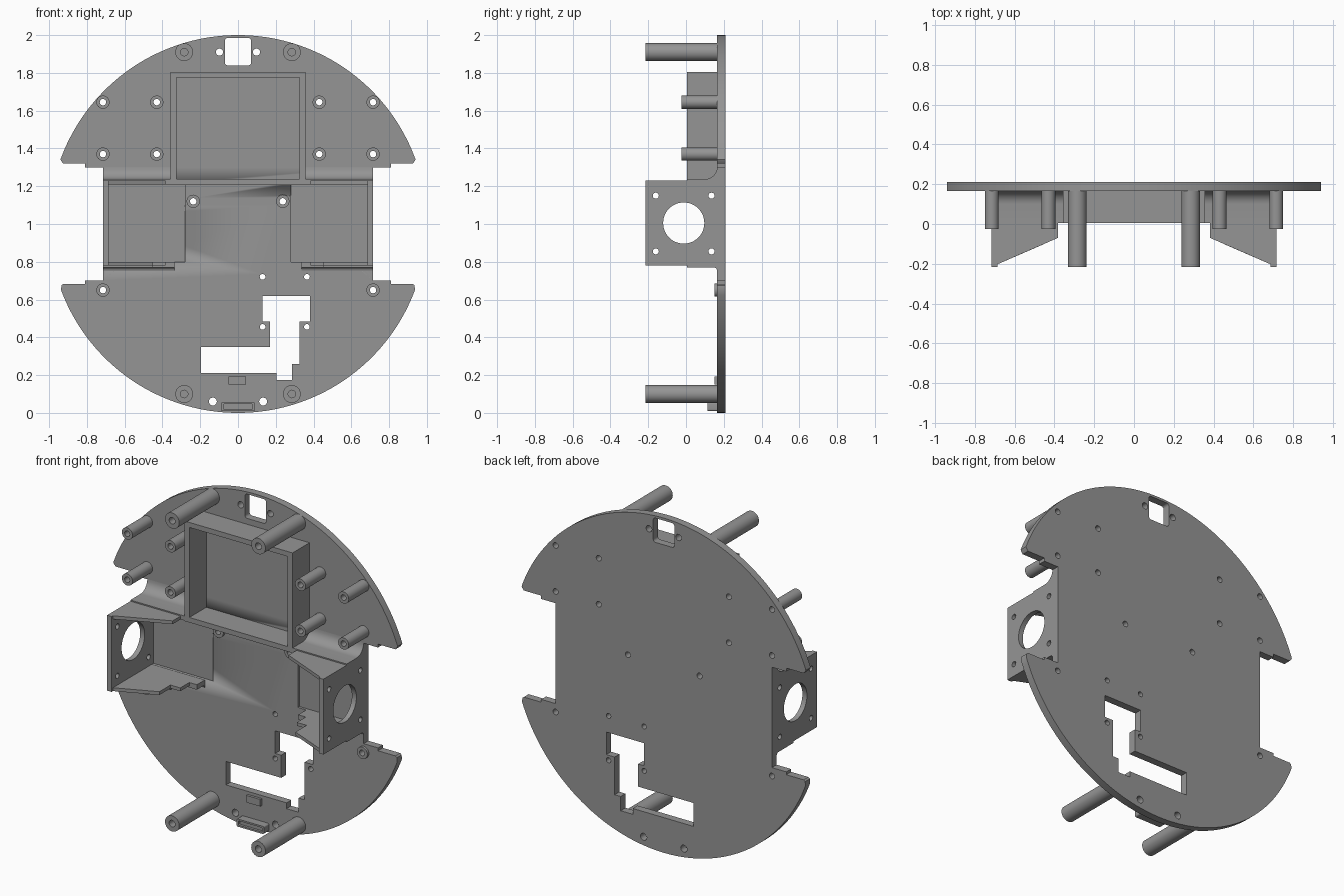
import bpy, bmesh, math

if "Cube" in bpy.data.objects:
    bpy.data.objects.remove(bpy.data.objects["Cube"])

grey = bpy.data.materials.new("plain grey")
grey.diffuse_color = (0.3, 0.3, 0.3, 1)
grey.use_nodes = True
grey.node_tree.nodes["Principled BSDF"].inputs["Base Color"].default_value = grey.diffuse_color

BACK, FACE = 0.21, 0.165        # plate back and front surfaces along y


def circle(u, v, r, n=32):
    return [(u + r * math.cos(2 * math.pi * i / n),
             v + r * math.sin(2 * math.pi * i / n)) for i in range(n)]


def arc(u, v, r, a0, a1, n=8):
    return [(u + r * math.cos(math.radians(a0 + (a1 - a0) * i / n)),
             v + r * math.sin(math.radians(a0 + (a1 - a0) * i / n))) for i in range(n + 1)]


def rect(u0, v0, u1, v1, r=0.0):
    if r == 0:
        return [(u0, v0), (u1, v0), (u1, v1), (u0, v1)]
    return (arc(u1 - r, v0 + r, r, -90, 0, 4) + arc(u1 - r, v1 - r, r, 0, 90, 4)
            + arc(u0 + r, v1 - r, r, 90, 180, 4) + arc(u0 + r, v0 + r, r, 180, 270, 4))


def prism(name, loops, axis, a, b):
    """Extrude a profile (outer loop first, then holes) along an axis from a to b."""
    cu = bpy.data.curves.new(name, 'CURVE')
    cu.dimensions, cu.fill_mode, cu.extrude = '2D', 'BOTH', (b - a) / 2
    for loop in loops:
        s = cu.splines.new('POLY')
        s.points.add(len(loop) - 1)
        for p, (u, v) in zip(s.points, loop):
            p.co = (u, v, 0, 1)
        s.use_cyclic_u = True
    tmp = bpy.data.objects.new(name + "_curve", cu)
    bpy.context.scene.collection.objects.link(tmp)
    dg = bpy.context.evaluated_depsgraph_get()
    me = bpy.data.meshes.new_from_object(tmp.evaluated_get(dg))
    bpy.data.objects.remove(tmp)
    mid = (a + b) / 2
    bm = bmesh.new()
    bm.from_mesh(me)
    for vert in bm.verts:
        u, v, w = vert.co
        w += mid
        vert.co = {'x': (w, u, v), 'y': (u, w, v), 'z': (u, v, w)}[axis]
    bmesh.ops.remove_doubles(bm, verts=bm.verts, dist=1e-5)
    bmesh.ops.recalc_face_normals(bm, faces=bm.faces)
    bm.to_mesh(me)
    bm.free()
    me.name = name
    me.materials.clear()
    me.materials.append(grey)
    me.polygons.foreach_set("use_smooth", [True] * len(me.polygons))
    me.set_sharp_from_angle(angle=math.radians(30))
    ob = bpy.data.objects.new(name, me)
    bpy.context.scene.collection.objects.link(ob)
    return ob


def flip(loop, s):
    return [(s * u, v) for u, v in loop]


# Round base plate with side notches
half = arc(0, 1, 1, -90, -20.5, 40) + [(0.935, 0.675), (0.925, 0.683), (0.81, 0.683), (0.81, 0.70),
       (0.715, 0.70), (0.715, 1.30), (0.81, 1.30), (0.81, 1.32), (0.925, 1.32), (0.937, 1.335)]
half += arc(0, 1, 1, 20, 90, 40)
outline = half + flip(half[1:-1], -1)[::-1]

short_posts = [(s * x, z) for s in (-1, 1) for x in (0.43, 0.715) for z in (1.37, 1.645)]
low_bosses = [(s * x, z) for s in (-1, 1) for x, z in ((0.715, 0.65), (0.237, 1.12))]
tall_posts = [(s * 0.285, z) for s in (-1, 1) for z in (0.10, 1.91)]
small_holes = [(x, z) for x in (0.13, 0.365) for z in (0.455, 0.72)]

cutout = [(0.13, 0.62), (0.38, 0.62), (0.38, 0.485), (0.325, 0.485), (0.325, 0.26),
          (0.285, 0.26), (0.285, 0.175), (0.205, 0.175), (0.205, 0.21), (-0.195, 0.21),
          (-0.195, 0.35), (0.17, 0.35), (0.17, 0.485), (0.13, 0.485)]
holes = [cutout, rect(-0.07, 1.84, 0.07, 1.985, 0.015)]
holes += [circle(x, z, 0.017, 20) for x, z in short_posts + low_bosses]
holes += [circle(x, z, 0.015, 20) for x, z in small_holes]
holes += [circle(s * 0.098, 1.91, 0.019, 20) for s in (-1, 1)]
holes += [circle(s * 0.133, 0.06, 0.021, 20) for s in (-1, 1)]
plate = prism("base_plate", [outline] + holes, 'y', FACE, BACK)

# Standoffs
for x, z in tall_posts:
    prism("tall_standoff", [circle(x, z, 0.047), circle(x, z, 0.02, 20)], 'y', -0.215, FACE)
for x, z in short_posts:
    prism("short_standoff", [circle(x, z, 0.035), circle(x, z, 0.017, 20)], 'y', -0.025, FACE)
for x, z in low_bosses:
    prism("low_boss", [circle(x, z, 0.035), circle(x, z, 0.017, 20)], 'y', 0.15, FACE)

# Open battery tray
prism("battery_tray", [rect(-0.357, 1.207, 0.357, 1.805), rect(-0.325, 1.237, 0.325, 1.775)],
      'y', 0.005, FACE)

# Motor brackets on both sides
for s in (-1, 1):
    a, b = sorted((s * 0.685, s * 0.715))
    bolts = [circle(y, z, 0.016, 20) for y in (-0.16, 0.135) for z in (0.855, 1.15)]
    prism("motor_side_wall", [rect(-0.215, 0.78, FACE, 1.23), circle(-0.012, 1.005, 0.109, 48)]
          + bolts, 'x', a, b)
    top = [(0.685, -0.202), (0.685, FACE), (0.345, FACE), (0.345, 0.005), (0.383, 0.005), (0.383, -0.07)]
    prism("motor_top_wall", [flip(top, s)], 'z', 1.21, 1.23)
    bottom = [(0.685, -0.202), (0.685, FACE), (0.335, FACE), (0.335, 0.09), (0.385, 0.09),
              (0.385, 0.005), (0.45, 0.005), (0.45, -0.10)]
    prism("motor_bottom_wall", [flip(bottom, s)], 'z', 0.78, 0.80)
    # Curved blends from the bracket walls into the plate
    a, b = sorted((s * 0.345, s * 0.715))
    fillet = [(FACE, 1.225), (0.005, 1.225), (0.005, 1.237)] + arc(0.10, 1.302, 0.065, -90, 0)
    prism("upper_blend", [fillet], 'x', a, b)
    for name, x0, y0 in (("lower_blend", 0.45, 0.005), ("lower_blend_end", 0.335, 0.09)):
        a, b = sorted((s * x0, s * (0.715 if x0 > 0.4 else 0.45)))
        low = [(FACE, 0.785), (y0, 0.785), (y0, 0.77)] + arc(0.147, 0.752, 0.018, 90, 0, 5)
        prism(name, [low], 'x', a, b)
    # Shallow motor pocket in the plate
    a, b = sorted((s * 0.28, s * 0.685))
    cutter = prism("pocket_cutter", [rect(a, 0.80, b, 1.21)], 'y', 0.10, 0.18)
    cutter.hide_render = True
    cutter.hide_set(True)
    mod = plate.modifiers.new("pocket", 'BOOLEAN')
    mod.operation, mod.object, mod.solver = 'DIFFERENCE', cutter, 'EXACT'

# Sensor pad and bottom connector
prism("sensor_pad", [rect(-0.05, 0.15, 0.042, 0.192)], 'y', 0.15, FACE)
prism("connector_frame", [rect(-0.09, 0.01, 0.09, 0.056, 0.008),
                          rect(-0.078, 0.02, 0.078, 0.046, 0.004)], 'y', 0.115, FACE)
prism("connector_core", [rect(-0.078, 0.02, 0.078, 0.046)], 'y', 0.13, FACE)
